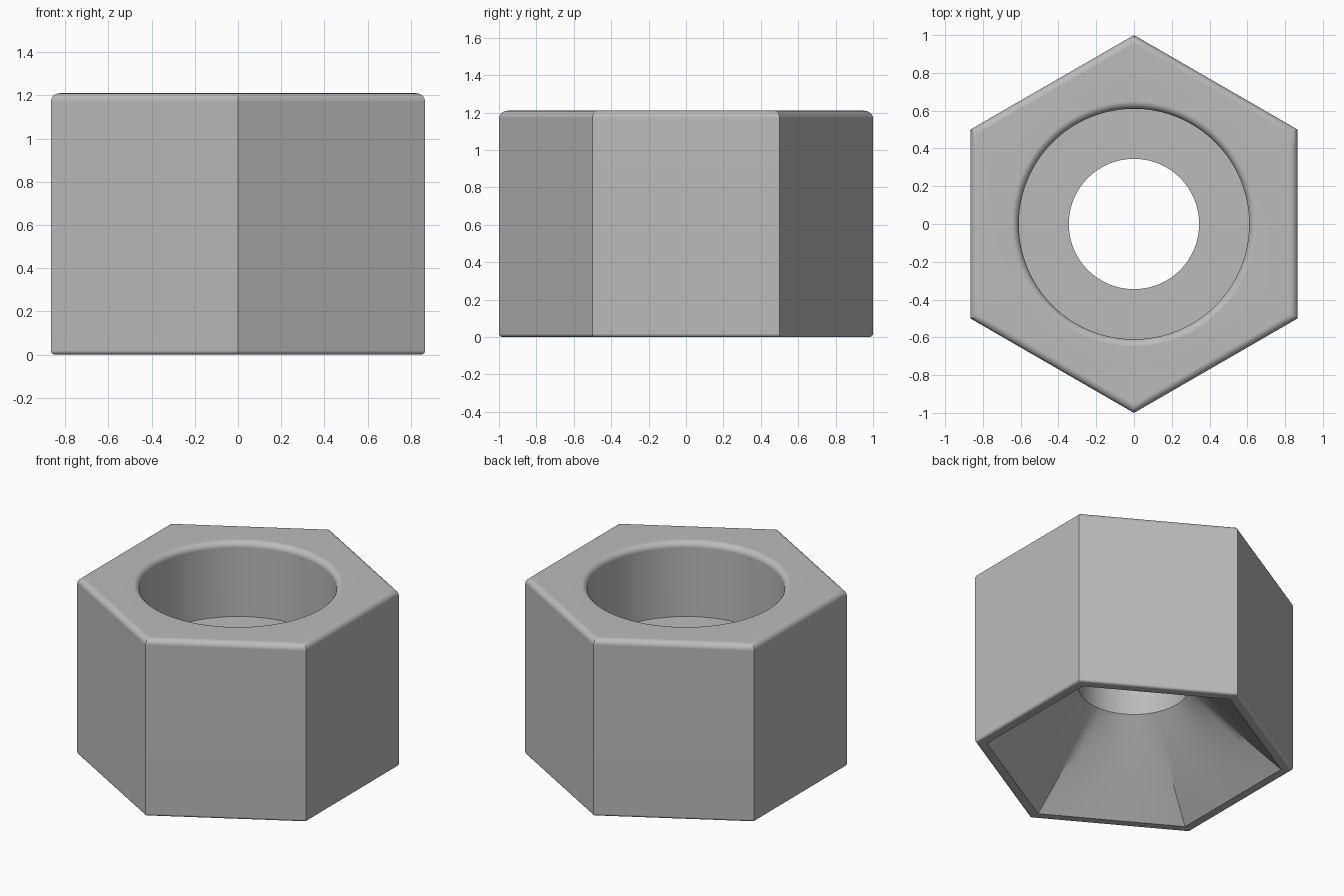
import bpy
import bmesh
from math import sin, cos, pi, radians

cube = bpy.data.objects.get("Cube")
if cube:
    bpy.data.objects.remove(cube)

SEGMENTS = 96
HEIGHT, APOTHEM = 1.21, cos(pi / 6)
TOP_FILLET, FOOT_FILLET = 0.04, 0.018
BORE, HOLE = 0.61, 0.345
BORE_FLOOR, CONE_TOP = 0.70, 0.50
POCKET = 0.925 * APOTHEM


def hexagon(angle):
    """Radius of a hexagon with unit apothem, corners on the y axis."""
    return 1 / cos((angle + pi / 6) % (pi / 3) - pi / 6)


def circle(angle):
    return 1


def arc(cr, cz, radius, start, end, steps=6):
    """Quarter-round profile points as (size, height)."""
    turns = [radians(start + (end - start) * i / steps) for i in range(steps + 1)]
    return [(cr + radius * cos(t), cz + radius * sin(t)) for t in turns]


# Closed section: outer hexagon, counterbore, hole, then flared pocket
outer = arc(APOTHEM - FOOT_FILLET, FOOT_FILLET, FOOT_FILLET, -90, 0, 4)
outer += arc(APOTHEM - TOP_FILLET, HEIGHT - TOP_FILLET, TOP_FILLET, 0, 90)
inner = arc(BORE + TOP_FILLET, HEIGHT - TOP_FILLET, TOP_FILLET, 90, 180)
inner += [(BORE, BORE_FLOOR), (HOLE, BORE_FLOOR), (HOLE, CONE_TOP)]

angles = [2 * pi * i / SEGMENTS for i in range(SEGMENTS)]
rings = [[(r * hexagon(a), z) for a in angles] for r, z in outer]
rings += [[(r * circle(a), z) for a in angles] for r, z in inner]

# Pocket blends from the round hole to a hexagon at the foot
STEPS = 8
for s in range(1, STEPS + 1):
    t = s / STEPS
    rings.append([(HOLE * (1 - t) + POCKET * hexagon(a) * t, CONE_TOP * (1 - t))
                  for a in angles])

bm = bmesh.new()
loops = [[bm.verts.new((r * cos(a), r * sin(a), z)) for a, (r, z) in zip(angles, ring)]
         for ring in rings]
for k, low in enumerate(loops):
    high = loops[(k + 1) % len(loops)]
    for i in range(SEGMENTS):
        j = (i + 1) % SEGMENTS
        bm.faces.new((low[i], low[j], high[j], high[i]))
bmesh.ops.recalc_face_normals(bm, faces=bm.faces)

mesh = bpy.data.meshes.new("hex_nut")
bm.to_mesh(mesh)
bm.free()
nut = bpy.data.objects.new("hex_nut", mesh)
bpy.context.collection.objects.link(nut)

# Plain grey metal
grey = bpy.data.materials.new("grey")
grey.use_nodes = True
colour = (0.5, 0.5, 0.5, 1)
grey.diffuse_color = colour
grey.node_tree.nodes["Principled BSDF"].inputs["Base Color"].default_value = colour
mesh.materials.append(grey)

# Smooth shading with crisp corners and flat sides
bpy.ops.object.select_all(action="DESELECT")
nut.select_set(True)
bpy.context.view_layer.objects.active = nut
bpy.ops.object.shade_smooth_by_angle(angle=radians(30))
weighted = nut.modifiers.new("flat_sides", "WEIGHTED_NORMAL")
weighted.keep_sharp = True
